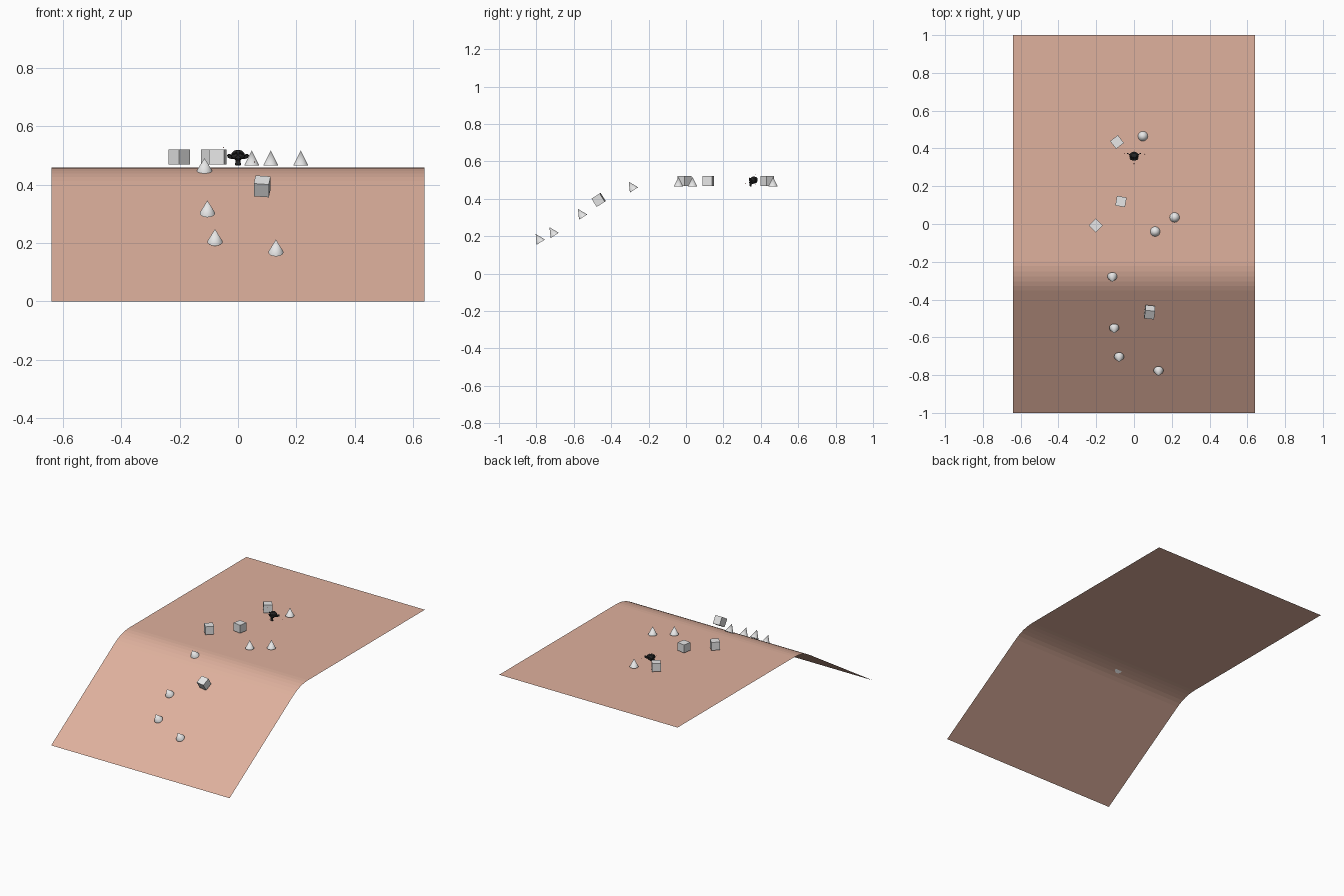
import bpy, bmesh, math
from mathutils import Matrix, Vector

if "Cube" in bpy.data.objects:
    bpy.data.objects.remove(bpy.data.objects["Cube"])


def material(name, rgb):
    m = bpy.data.materials.new(name)
    m.diffuse_color = (*rgb, 1)
    m.use_nodes = True
    m.node_tree.nodes["Principled BSDF"].inputs["Base Color"].default_value = m.diffuse_color
    return m


CLAY = material("clay", (0.74, 0.44, 0.34))
GREY = material("light_grey", (0.8, 0.8, 0.8))
BLACK = material("near_black", (0.02, 0.02, 0.02))
RED = material("red", (0.5, 0.04, 0.03))

TOP = 0.458            # height of the flat ground
CORNER = -0.281        # where slope and flat ground would meet
ANGLE = math.atan2(TOP, 1 + CORNER)
BEND = 0.085           # tangent length of the rounded bend
SIZE = 0.052


def finish(obj, name, mat, smooth=False):
    obj.name = obj.data.name = name
    obj.data.materials.clear()
    obj.data.materials.append(mat)
    if smooth:
        bpy.ops.object.shade_smooth_by_angle(angle=math.radians(40))
    return obj


# Ground sheet: flat plateau, faceted bend, straight slope
radius = BEND / math.tan(ANGLE / 2)
profile = [(1, TOP)]
for i in range(7):
    a = ANGLE * i / 6
    profile.append((CORNER + BEND - radius * math.sin(a),
                    TOP - radius * (1 - math.cos(a))))
profile.append((-1, 0))

bm = bmesh.new()
rows = [[bm.verts.new((x, y, z)) for x in (-0.64, 0.64)] for y, z in profile]
for (a, b), (c, d) in zip(rows, rows[1:]):
    bm.faces.new((a, c, d, b))
mesh = bpy.data.meshes.new("ground_sheet")
bm.to_mesh(mesh)
bm.free()
ground = bpy.data.objects.new("ground_sheet", mesh)
bpy.context.collection.objects.link(ground)
finish(ground, "ground_sheet", CLAY)


def add_cube(name, loc, yaw, tilt=0):
    bpy.ops.mesh.primitive_cube_add(size=SIZE)
    obj = bpy.context.object
    obj.matrix_world = (Matrix.Translation(loc) @ Matrix.Rotation(tilt, 4, 'X')
                        @ Matrix.Rotation(math.radians(yaw), 4, 'Z'))
    finish(obj, name, GREY)


def add_cone(name, base, tilt=0):
    bpy.ops.mesh.primitive_cone_add(vertices=32, radius1=SIZE / 2, depth=SIZE)
    obj = bpy.context.object
    rot = Matrix.Rotation(tilt, 4, 'X')
    centre = Vector(base) + rot @ Vector((0, 0, SIZE / 2))
    obj.matrix_world = Matrix.Translation(centre) @ rot
    finish(obj, name, GREY, smooth=True)


# Cubes on the plateau and one lying on the slope
for i, (x, y, yaw) in enumerate([(-0.09, 0.434, 38), (-0.069, 0.119, -10),
                                 (-0.202, -0.008, 45)]):
    add_cube(f"plateau_cube_{i + 1}", (x, y, 0.495), yaw)
add_cube("slope_cube", (0.083, -0.467, 0.394), -7, ANGLE)

# Upright cones on the plateau, leaning cones along the slope
for i, (x, y) in enumerate([(0.047, 0.465), (0.112, -0.04), (0.215, 0.035)]):
    add_cone(f"plateau_cone_{i + 1}", (x, y, 0.465))
for i, base in enumerate([(-0.115, -0.278, 0.447), (-0.105, -0.55, 0.302),
                          (-0.079, -0.702, 0.204), (0.13, -0.776, 0.168)]):
    add_cone(f"slope_cone_{i + 1}", base, ANGLE)

# Small dark monkey head facing the slope
bpy.ops.mesh.primitive_monkey_add(size=0.0548, location=(0, 0.36, 0.492))
finish(bpy.context.object, "monkey_head", BLACK)

# Tiny red specks around the head
for i, loc in enumerate([(-0.05, 0.372, 0.528), (0.057, 0.37, 0.478),
                         (0.0, 0.318, 0.482)]):
    bpy.ops.mesh.primitive_ico_sphere_add(subdivisions=1, radius=0.002, location=loc)
    finish(bpy.context.object, f"speck_{i + 1}", RED)
